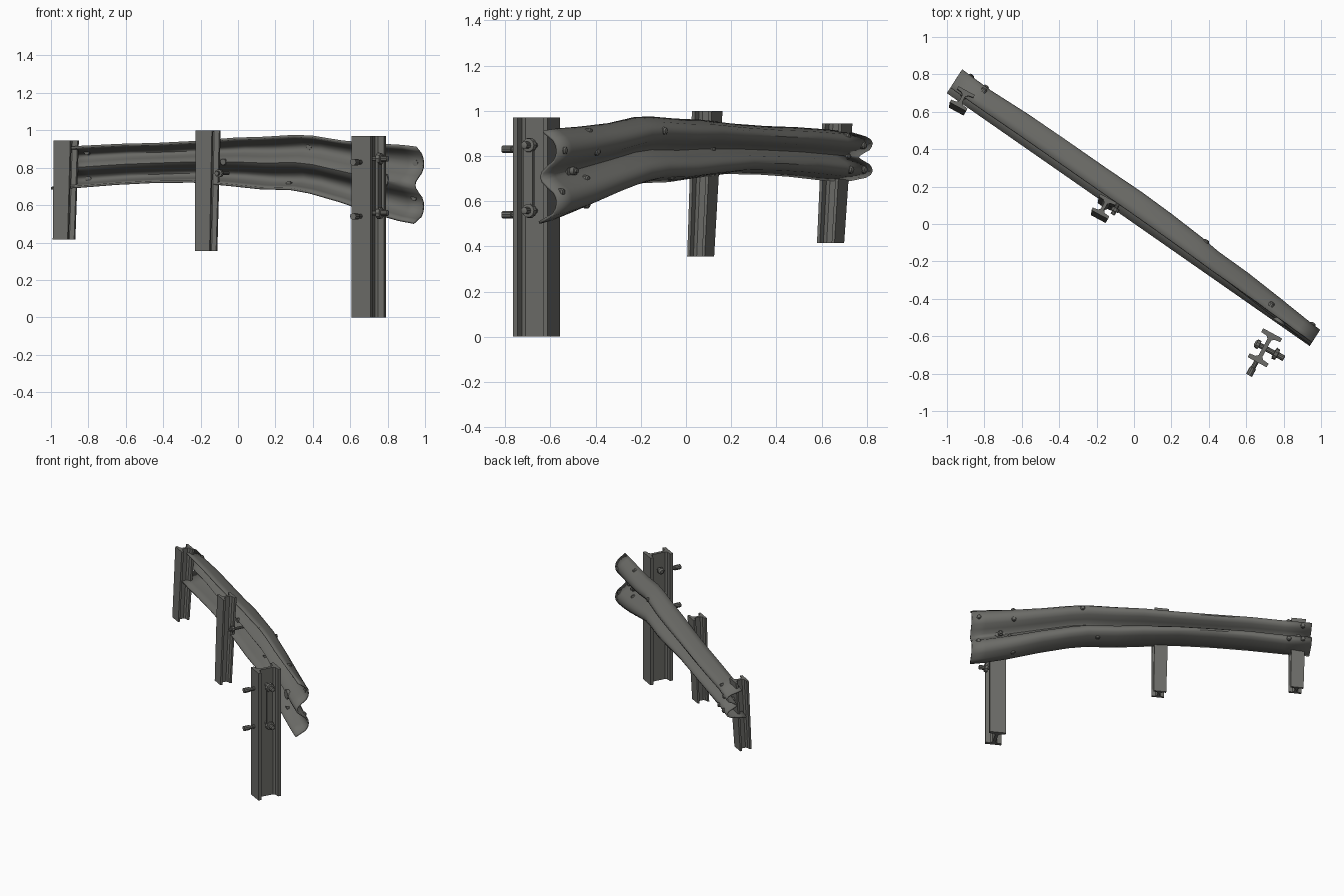
import bpy, bmesh, math
from mathutils import Vector

if "Cube" in bpy.data.objects:
    bpy.data.objects.remove(bpy.data.objects["Cube"])

steel = bpy.data.materials.new("weathered_steel")
steel.diffuse_color = (0.15, 0.15, 0.138, 1)
steel.use_nodes = True
steel.node_tree.nodes["Principled BSDF"].inputs["Base Color"].default_value = steel.diffuse_color


def finish(bm, name, angle=35):
    bmesh.ops.recalc_face_normals(bm, faces=bm.faces)
    me = bpy.data.meshes.new(name)
    bm.to_mesh(me)
    bm.free()
    ob = bpy.data.objects.new(name, me)
    bpy.context.collection.objects.link(ob)
    me.materials.append(steel)
    bpy.ops.object.select_all(action='DESELECT')
    ob.select_set(True)
    bpy.context.view_layer.objects.active = ob
    bpy.ops.object.shade_smooth_by_angle(angle=math.radians(angle))
    return ob


def rod(name, start, axis, sections, sides=10):
    """Lathed bolt: sections are (distance along axis, radius)."""
    bm = bmesh.new()
    axis = Vector(axis).normalized()
    q = axis.to_track_quat('Z', 'Y')
    rings = []
    for dist, r in sections:
        rings.append([bm.verts.new(Vector(start) + q @ Vector((
            r * math.cos(2 * math.pi * i / sides),
            r * math.sin(2 * math.pi * i / sides), dist))) for i in range(sides)])
    for a, b in zip(rings, rings[1:]):
        for i in range(sides):
            j = (i + 1) % sides
            bm.faces.new((a[i], a[j], b[j], b[i]))
    bm.faces.new(rings[0][::-1])
    bm.faces.new(rings[-1])
    return finish(bm, name)


# ---- bent W-beam rail: x, top z, bottom z, depth, valley depth fraction
STATIONS = [
    (-1.00, .900, .690, .145, .50), (-.85, .912, .698, .140, .48),
    (-.65, .922, .714, .150, .42), (-.45, .927, .724, .152, .34),
    (-.24, .938, .726, .152, .30), (-.04, .955, .707, .155, .30),
    (.12, .960, .690, .150, .30), (.28, .970, .686, .140, .30),
    (.38, .966, .668, .128, .30), (.54, .940, .622, .125, .25),
    (.72, .925, .560, .112, .18), (.86, .917, .520, .100, .12),
    (.94, .908, .505, .095, .10)]
RAIL_N = Vector((.54, .84, 0)).normalized()
# profile: fraction down the rail, depth fraction (None-like pairs set by valley)
EDGE = [(0, .24), (.04, .48), (.09, .78), (.15, .95), (.21, 1.0), (.27, .97)]
FOLD = [(.33, .80), (.39, .42), (.45, .10), (.5, 0)]


def profile(valley):
    upper = EDGE + [(t, valley + (1 - valley) * f) for t, f in FOLD]
    lower = [(1 - t, f if t > .04 else (0 if t == 0 else .36)) for t, f in upper[:-1]]
    return upper + lower[::-1]


def rail_point(x, t):
    for a, b in zip(STATIONS, STATIONS[1:]):
        if x <= b[0]:
            break
    k = (x - a[0]) / (b[0] - a[0])
    _, top, bot, depth, valley = [p + (q - p) * k for p, q in zip(a, b)]
    pts = profile(valley)
    for (t0, f0), (t1, f1) in zip(pts, pts[1:]):
        if t <= t1:
            break
    f = f0 + (f1 - f0) * (t - t0) / (t1 - t0)
    base = Vector((x, .004 - .696 * x, top + (bot - top) * t))
    return base + RAIL_N * depth * f


bm = bmesh.new()
ts = [t for t, _ in profile(.3)]
grid = [[bm.verts.new(rail_point(s[0], t)) for t in ts] for s in STATIONS]
for a, b in zip(grid, grid[1:]):
    for i in range(len(ts) - 1):
        bm.faces.new((a[i], a[i + 1], b[i + 1], b[i]))
rail = finish(bm, "guard_rail", 50)
sol = rail.modifiers.new("sheet_thickness", 'SOLIDIFY')
sol.thickness = .012
sol.offset = 0

# ---- rail bolts
BOLTS = [(.70, .05), (.70, .30), (.72, .62), (.90, .22), (.90, .68), (.70, .95),
         (.31, .20), (.22, .92), (-.10, .50), (-.87, .12), (-.87, .80),
         (-.95, .27), (-.95, .78), (-.93, .5)]
for n, (x, t) in enumerate(BOLTS):
    rod(f"rail_bolt_{n + 1}", rail_point(x, t), RAIL_N,
        [(-.01, .017), (.008, .017), (.014, .012), (.016, .004)])
rod("rail_washer_bolt", rail_point(.77, .5), RAIL_N,
    [(-.01, .034), (.012, .034), (.014, .018), (.034, .018), (.036, .01), (.045, .01)], 12)

# ---- I-beam posts
POST_N = Vector((.475, .88, 0)).normalized()
POST_D = Vector((POST_N.y, -POST_N.x, 0))


def post(name, low, high, width, depth, flange, web, taper):
    w, d, f, k = width / 2, depth / 2, depth / 2 - flange, web / 2
    quarter = [(w, d), (w, f + .004), (k + .012, f), (k, f - .012)]
    right = quarter + [(a, -b) for a, b in quarter[::-1]]
    outline = right + [(-a, b) for a, b in right[::-1]]
    bm = bmesh.new()
    rings = []
    for centre, s in ((low, taper), (high, 1)):
        rings.append([bm.verts.new(Vector(centre) + s * (POST_D * a + POST_N * b))
                      for a, b in outline])
    m = len(outline)
    for i in range(m):
        j = (i + 1) % m
        bm.faces.new((rings[0][i], rings[0][j], rings[1][j], rings[1][i]))
    bm.faces.new(rings[0][::-1])
    bm.faces.new(rings[1])
    return finish(bm, name)


post("left_post", (-.93, .64, .415), (-.918, .67, .945), .10, .098, .02, .018, .9)
post("middle_post", (-.17, .065, .355), (-.16, .094, 1.0), .10, .10, .02, .018, .88)
post("right_post", (.70, -.662, 0), (.70, -.662, .97), .115, .175, .026, .022, 1)

# ---- bolt beside the middle post
rod("middle_post_bolt", (-.115, .05, .77), POST_N,
    [(0, .012), (.02, .012), (.021, .022), (.04, .022), (.041, .01), (.13, .01)])

# ---- loose mounting hardware on the right post
c = Vector((.70, -.662, 0))
for label, z in (("upper", .83), ("lower", .54)):
    up = Vector((0, 0, z))
    rod(f"{label}_front_bolt", c + up - POST_N * .17 - POST_D * .005, POST_N,
        [(0, .018), (.045, .018), (.047, .013), (.10, .013)])
    rod(f"{label}_cross_bolt", c + up - POST_D * .075 + Vector((.012, -.008, .018)), POST_D,
        [(0, .012), (.01, .024), (.028, .024), (.03, .014), (.115, .014), (.118, .034),
         (.138, .030), (.14, .016), (.175, .016), (.178, .010)])

# ---- vertical bracket bar joining the cross bolts
bm = bmesh.new()
bmesh.ops.create_cube(bm, size=1)
for v in bm.verts:
    a, b, z = v.co
    v.co = c + POST_D * (.062 + a * .016) + POST_N * (-.004 + b * .045) + Vector((0, 0, .70 + z * .29))
finish(bm, "bracket_bar")
